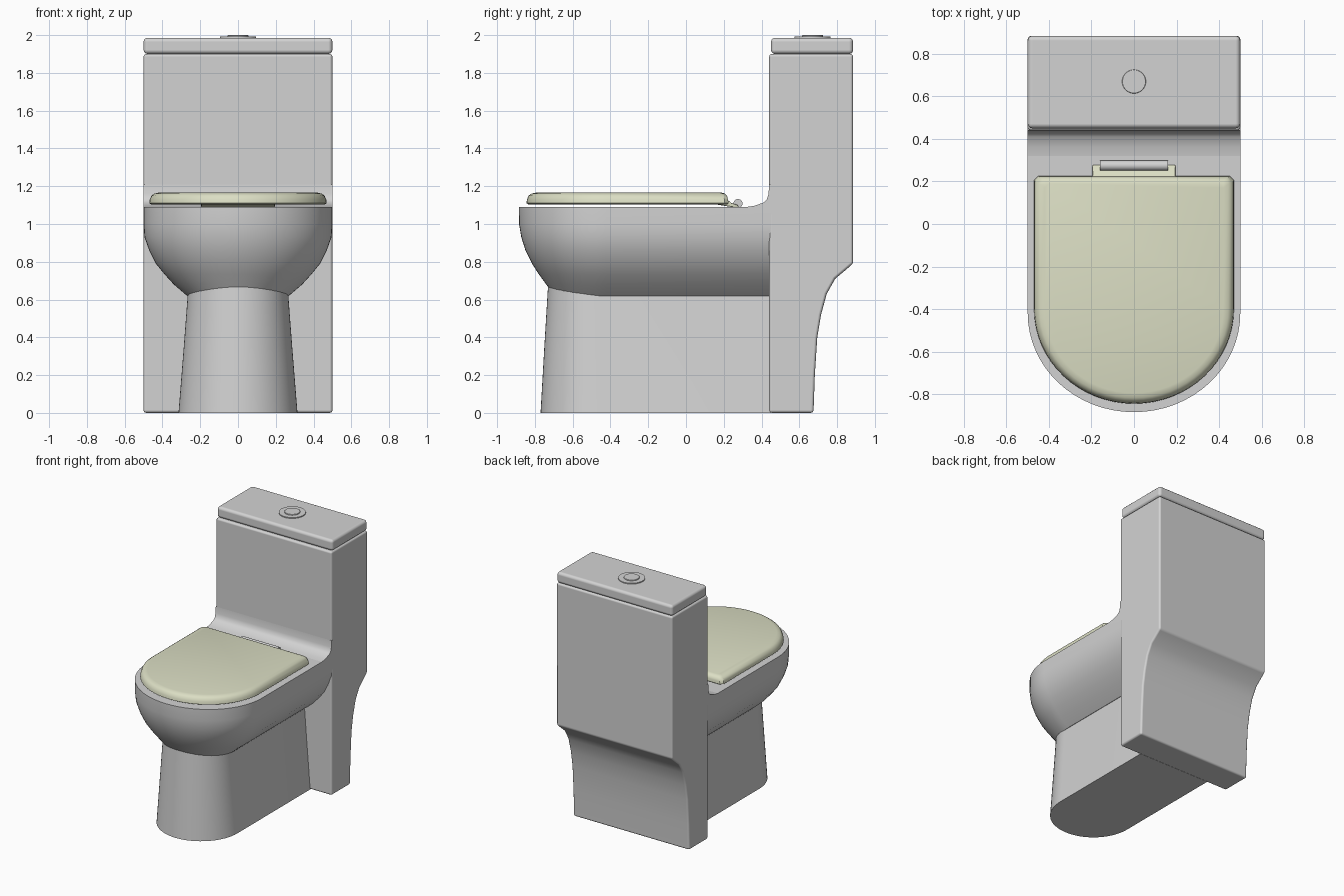
import bpy, bmesh
from math import sin, cos, pi, radians

cube = bpy.data.objects.get("Cube")
if cube:
    bpy.data.objects.remove(cube, do_unlink=True)


def material(name, colour):
    m = bpy.data.materials.new(name)
    m.use_nodes = True
    m.diffuse_color = colour
    m.node_tree.nodes["Principled BSDF"].inputs["Base Color"].default_value = colour
    return m


ceramic = material("grey ceramic", (0.65, 0.65, 0.65, 1))
cream = material("cream plastic", (0.71, 0.73, 0.55, 1))


def finish(name, bm, mat, bevel=0):
    bmesh.ops.recalc_face_normals(bm, faces=bm.faces)
    mesh = bpy.data.meshes.new(name)
    bm.to_mesh(mesh)
    bm.free()
    mesh.materials.append(mat)
    ob = bpy.data.objects.new(name, mesh)
    bpy.context.collection.objects.link(ob)
    bpy.ops.object.select_all(action="DESELECT")
    ob.select_set(True)
    bpy.context.view_layer.objects.active = ob
    if bevel:
        bpy.ops.object.shade_smooth()
        mod = ob.modifiers.new("Soft edges", "BEVEL")
        mod.width, mod.segments = bevel, 3
        mod.limit_method, mod.angle_limit = "ANGLE", radians(35)
        mod.harden_normals = True
    else:
        bpy.ops.object.shade_smooth_by_angle(angle=radians(35))
    return ob


def loft(name, rings, mat, bevel=0):
    """Skin a stack of closed rings and cap both ends."""
    bm = bmesh.new()
    loops = [[bm.verts.new(p) for p in ring] for ring in rings]
    n = len(loops[0])
    for a, b in zip(loops, loops[1:]):
        for i in range(n):
            j = (i + 1) % n
            bm.faces.new((a[i], a[j], b[j], b[i]))
    bm.faces.new(loops[0])
    bm.faces.new(loops[-1])
    return finish(name, bm, mat, bevel)


def extrude_x(name, profile, half, mat, bevel=0):
    """Extrude a (y, z) profile across the width."""
    return loft(name, [[(x, y, z) for y, z in profile] for x in (-half, half)], mat, bevel)


def d_ring(z, half, front, straight, back, corner=0.0, steps=32):
    """D-shaped ring: straight sides, elliptical front, flat back."""
    pts = [(half - corner, back, z), (half, back - corner, z)] if corner else [(half, back, z)]
    for i in range(steps + 1):
        a = pi * i / steps
        pts.append((half * cos(a), straight - (straight - front) * sin(a), z))
    pts += [(-x, y, z) for x, y, z in reversed(pts[:2 if corner else 1])]
    return pts


def cylinder(name, radius, depth, centre, mat, bevel=0, along_x=False):
    def point(a, t):
        u, v = radius * cos(a), radius * sin(a)
        p = (t, u, v) if along_x else (u, v, t)
        return tuple(c + d for c, d in zip(centre, p))
    rings = [[point(2 * pi * i / 40, t) for i in range(40)] for t in (-depth / 2, depth / 2)]
    return loft(name, rings, mat, bevel)


# Tank with its curved lower back
extrude_x("tank", [(0.44, 0), (0.675, 0), (0.682, 0.2), (0.695, 0.4), (0.715, 0.52),
                   (0.745, 0.63), (0.79, 0.71), (0.885, 0.79), (0.885, 1.9), (0.44, 1.9)],
          0.5, ceramic, 0.015)
extrude_x("tank_lid", [(0.45, 1.9), (0.885, 1.9), (0.885, 1.986), (0.45, 1.986)],
          0.5, ceramic, 0.022)

# Flush button
cylinder("button_ring", 0.095, 0.01, (0, 0.67, 1.988), ceramic)
cylinder("button", 0.056, 0.016, (0, 0.67, 1.992), ceramic, 0.004)

# Bowl
bowl = [(0.62, 0.27, -0.70), (0.68, 0.34, -0.74), (0.735, 0.39, -0.78), (0.79, 0.435, -0.815),
        (0.86, 0.47, -0.85), (0.93, 0.495, -0.872), (1.0, 0.5, -0.884), (1.09, 0.5, -0.885)]
loft("bowl", [d_ring(z, w, f, -0.42, 0.45) for z, w, f in bowl], ceramic)

# Pedestal
loft("pedestal", [d_ring(z, w, f, f + w, 0.45) for z, w, f in
                  [(0, 0.315, -0.77), (0.35, 0.287, -0.75), (0.68, 0.262, -0.73)]], ceramic)

# Curved shelf between the bowl and the tank
extrude_x("rear_shelf", [(0.32, 1.05), (0.32, 1.09), (0.36, 1.096), (0.41, 1.113), (0.428, 1.13),
                         (0.437, 1.16), (0.44, 1.21), (0.46, 1.21), (0.46, 1.05)],
          0.5, ceramic)

# Seat cover with rounded rim
cover = [(1.103, 0.012), (1.11, 0.0), (1.13, 0.003), (1.15, 0.012), (1.161, 0.027), (1.166, 0.05)]
loft("seat_cover", [d_ring(z, 0.47 - i, -0.845 + i, -0.40, 0.225 - i * 0.7, 0.02)
                    for z, i in cover], cream)

# Hinge tab and pin
extrude_x("hinge_tab", [(0.15, 1.105), (0.255, 1.088), (0.28, 1.088), (0.275, 1.1),
                        (0.24, 1.112), (0.22, 1.128), (0.2, 1.15), (0.15, 1.15)],
          0.195, cream, 0.005)
cylinder("hinge_pin", 0.024, 0.32, (0, 0.275, 1.108), ceramic, along_x=True)
